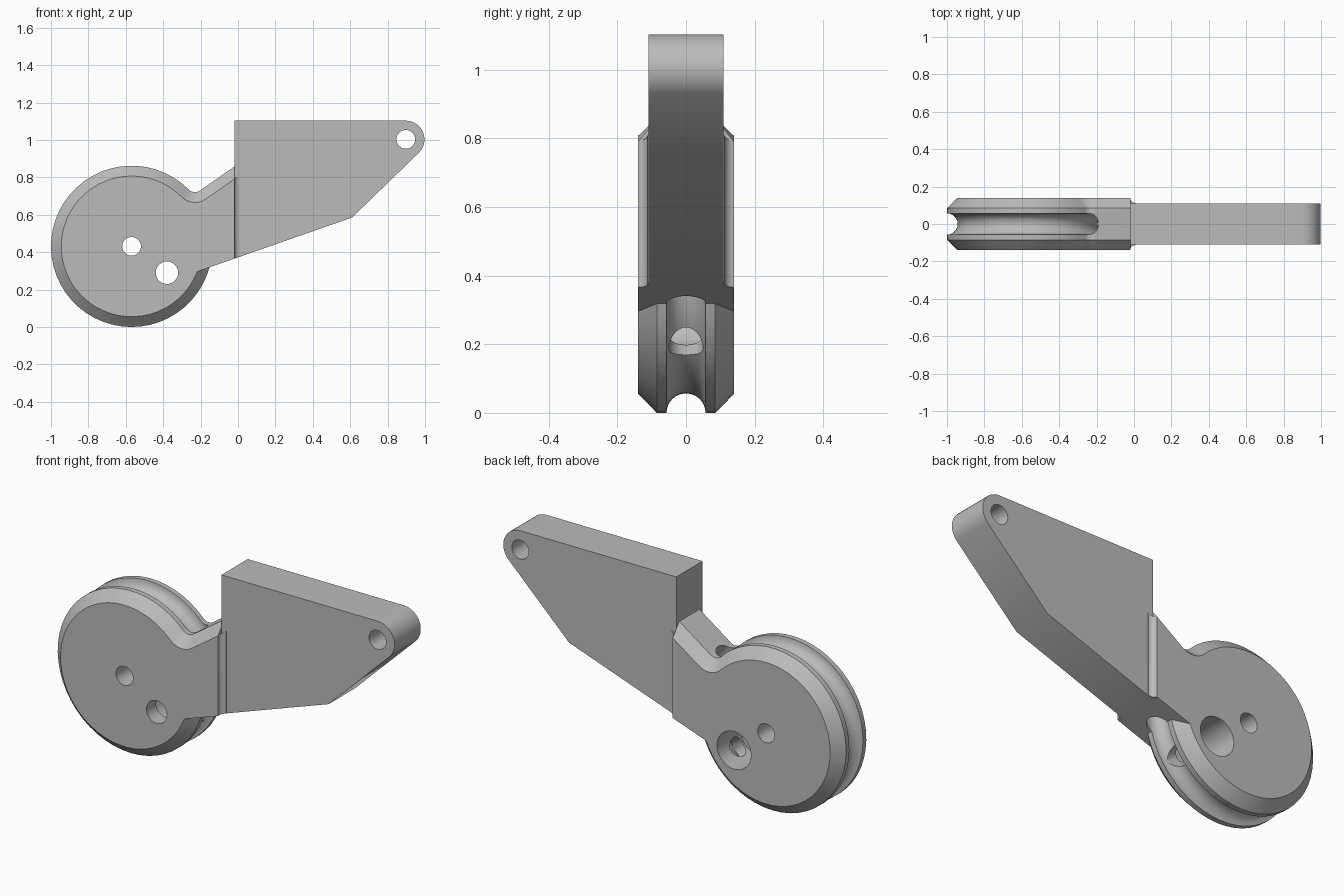
import bpy, bmesh
from math import cos, sin, pi, radians, acos, sqrt
from mathutils import Vector

cube = bpy.data.objects.get("Cube")
if cube:
    bpy.data.objects.remove(cube)

grey = bpy.data.materials.new("plain grey")
grey.use_nodes = True
colour = (0.5, 0.5, 0.5, 1)
grey.diffuse_color = colour
grey.node_tree.nodes["Principled BSDF"].inputs["Base Color"].default_value = colour

HUB = Vector((-0.569, 0.431))    # wheel centre in x, z
RADIUS = 0.431
HALF = 0.14                      # half thickness of wheel and neck
PLATE_HALF = 0.11
CHAMFER = 0.055
JOINT_X = -0.02
ANCHOR = Vector((-0.38, 0.29))   # cable anchor hole


def arc(centre, radius, start, end, steps):
    return [(centre[0] + radius * cos(start + (end - start) * i / steps),
             centre[1] + radius * sin(start + (end - start) * i / steps))
            for i in range(steps + 1)]


def loft(name, rings):
    """Joins equal rings of 3D points and closes both ends."""
    bm = bmesh.new()
    loops = [[bm.verts.new(p) for p in ring] for ring in rings]
    for a, b in zip(loops, loops[1:]):
        for i in range(len(a)):
            j = (i + 1) % len(a)
            bm.faces.new((a[i], a[j], b[j], b[i]))
    bm.faces.new(loops[0])
    bm.faces.new(loops[-1])
    bmesh.ops.recalc_face_normals(bm, faces=bm.faces)
    mesh = bpy.data.meshes.new(name)
    bm.to_mesh(mesh)
    bm.free()
    mesh.materials.append(grey)
    obj = bpy.data.objects.new(name, mesh)
    bpy.context.collection.objects.link(obj)
    return obj


def slab(outline, y):
    return [(x, y, z) for x, z in outline]


def activate(obj):
    bpy.ops.object.select_all(action="DESELECT")
    obj.select_set(True)
    bpy.context.view_layer.objects.active = obj


def rod(start, end, radius):
    """Cylinder between two points, used as a drill."""
    a, b = Vector(start), Vector(end)
    bpy.ops.mesh.primitive_cylinder_add(vertices=32, radius=radius,
                                        depth=(b - a).length, location=(a + b) / 2)
    obj = bpy.context.object
    obj.rotation_euler = (b - a).to_track_quat("Z", "Y").to_euler()
    return obj


def drill(centre, radius, y0=-0.3, y1=0.3):
    return rod((centre[0], y0, centre[1]), (centre[0], y1, centre[1]), radius)


def cut(obj, cutter):
    cutter.hide_render = True
    mod = obj.modifiers.new("cut", "BOOLEAN")
    mod.operation = "DIFFERENCE"
    mod.solver = "EXACT"
    mod.object = cutter
    activate(obj)
    bpy.ops.object.modifier_apply(modifier=mod.name)
    bpy.data.objects.remove(cutter)


def smooth(obj):
    activate(obj)
    bpy.ops.object.shade_smooth_by_angle(angle=radians(25))


# Wheel and neck outline, shrunk by an inset for the chamfered faces
SLOPE = radians(34.8)
LOW = Vector((JOINT_X, 0.365))
LOW_DIR = Vector((0.2, 0.07)).normalized()


def wheel_outline(inset):
    radius, fillet = RADIUS - inset, 0.045 + inset
    normal = Vector((-sin(SLOPE), cos(SLOPE)))
    top = Vector((JOINT_X, 0.857 - inset / cos(SLOPE)))
    # fillet circle touching both the wheel and the neck top
    gap = fillet - (HUB - top).dot(normal)
    phi = SLOPE + pi / 2 - acos(gap / (radius + fillet))
    centre = HUB + (radius + fillet) * Vector((cos(phi), sin(phi)))
    # where the neck underside meets the wheel
    rel = LOW - HUB
    along = rel.dot(LOW_DIR)
    t = -along + sqrt(along ** 2 - rel.length_squared + radius ** 2)
    hit = rel + t * LOW_DIR
    end = 2 * pi - acos(hit.x / radius)
    points = arc(HUB, radius, phi, end, 44)
    points += [tuple(LOW), tuple(top)]
    points += arc(centre, fillet, SLOPE + 1.5 * pi, phi + pi, 8)[:-1]
    return points


wide, narrow = wheel_outline(0), wheel_outline(CHAMFER)
wheel = loft("grooved_wheel_and_neck", [
    slab(narrow, -HALF), slab(wide, CHAMFER - HALF),
    slab(wide, HALF - CHAMFER), slab(narrow, HALF)])

# Cable groove, running as a tunnel through the neck
bpy.ops.mesh.primitive_torus_add(major_radius=RADIUS, minor_radius=0.057,
                                 major_segments=72, minor_segments=24,
                                 location=(HUB.x, 0, HUB.y), rotation=(pi / 2, 0, 0))
cut(wheel, bpy.context.object)

# Axle hole, anchor hole with counterbore at the back, and cable bore
cut(wheel, drill(HUB, 0.05))
cut(wheel, drill(ANCHOR, 0.06))
cut(wheel, drill(ANCHOR, 0.1, y0=-0.06))
outward = (ANCHOR - HUB).normalized()
exit_point = HUB + outward * (RADIUS + 0.03)
cut(wheel, rod((ANCHOR.x, 0, ANCHOR.y), (exit_point.x, 0, exit_point.y), 0.05))
smooth(wheel)

# Lever plate with rounded tip and pin hole
TIP = (0.897, 1.003)
plate_outline = [(JOINT_X, 0.365), (0.61, 0.585)]
plate_outline += arc(TIP, 0.1, radians(-46), pi / 2, 16) + [(JOINT_X, 1.103)]
plate = loft("lever_plate", [slab(plate_outline, -PLATE_HALF),
                             slab(plate_outline, PLATE_HALF)])
cut(plate, drill(TIP, 0.05))
smooth(plate)

# Small concave fillets where the neck steps down to the plate
for side, label in ((-1, "front"), (1, "back")):
    section = [(JOINT_X, 0.1), (JOINT_X, HALF)]
    section += arc((0.008, HALF), 0.028, pi, 1.5 * pi, 6)[1:] + [(0.008, 0.1)]
    strip = loft(label + "_step_fillet", [
        [(x, side * y, base + rise * (x - JOINT_X)) for x, y in section]
        for base, rise in ((0.366, 0.35), (0.792, 0.7))])
    smooth(strip)
